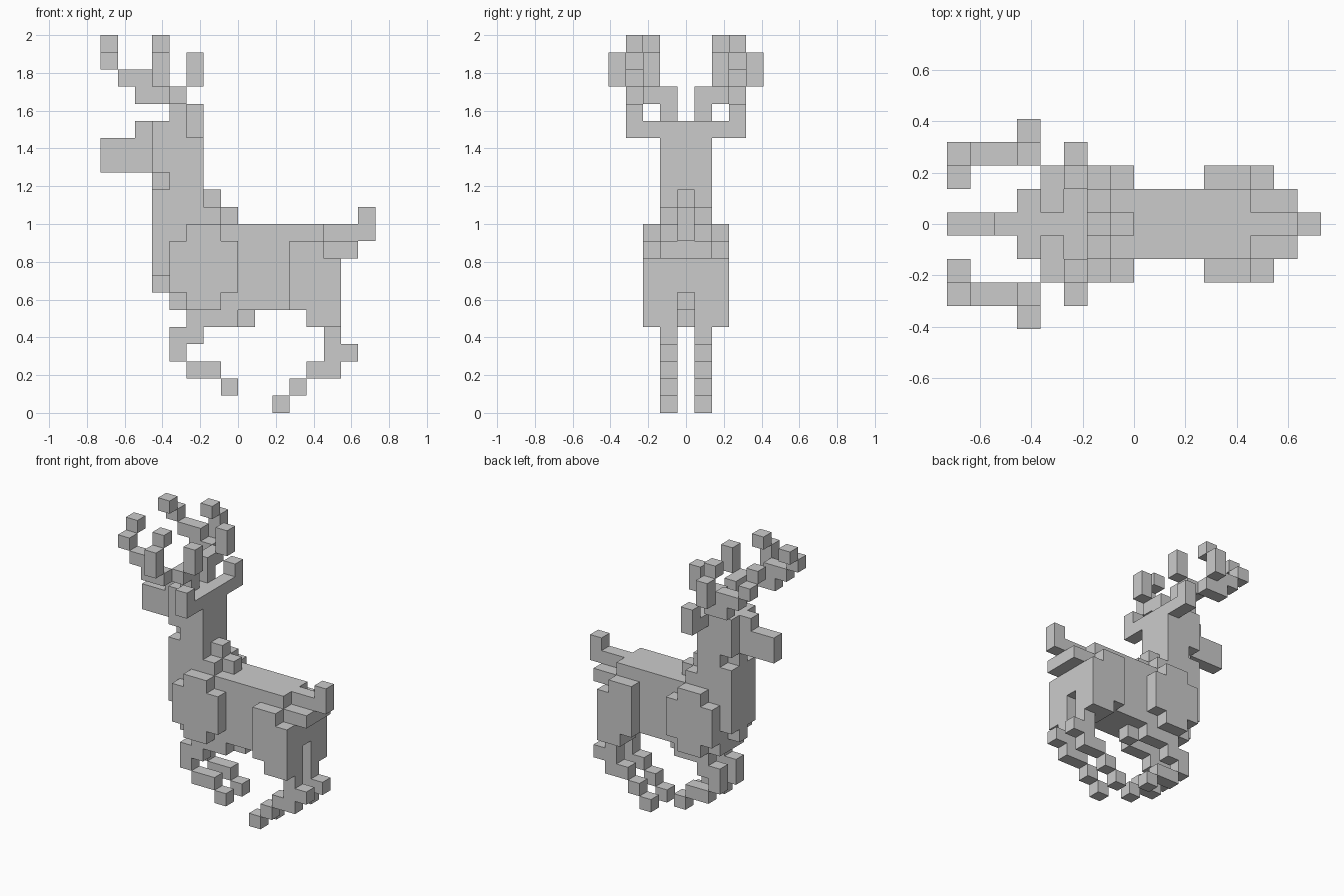
import bpy, bmesh
from itertools import product
from mathutils import Vector

if "Cube" in bpy.data.objects:
    bpy.data.objects.remove(bpy.data.objects["Cube"])

U = 2 / 22  # edge length of one cube; all sizes below are in cubes
parts = {}


def slab(x0, x1, z0, z1, depths=(0, 1)):
    """Solid block of cells, at the given distances from the centre line."""
    return set(product(range(x0, x1), depths, range(z0, z1)))


def trail(*points):
    """Chain of cells stepping straight or diagonally from point to point."""
    here, cells = Vector(points[0]), {points[0]}
    for point in points:
        while (gap := Vector(point) - here).length > 0:
            here += Vector([(g > 0) - (g < 0) for g in gap])
            cells.add(tuple(int(c) for c in here))
    return cells


def leg(*points):
    return trail(*[(x, 1, z) for x, z in points])


def trim(cells, *corners):
    """Remove corner cells of a block, given as (x, z)."""
    return {c for c in cells if (c[0], c[2]) not in corners}


def build(name, cells, solid):
    """Skin the cells, leaving out faces shared with any other cell."""
    bm = bmesh.new()
    for cell in cells:
        centre = Vector(cell) + Vector((0.5, 0, 0.5))
        for axis, sign in product(range(3), (1, -1)):
            n, u = Vector(), Vector()
            n[axis], u[axis - 1] = sign, 1
            v = n.cross(u)
            if tuple(int(c) for c in Vector(cell) + n) not in solid:
                corners = (-u - v, u - v, u + v, v - u)
                bm.faces.new([bm.verts.new((centre + (n + c) / 2) * U)
                              for c in corners])
    bmesh.ops.remove_doubles(bm, verts=bm.verts[:], dist=U / 100)
    mesh = bpy.data.meshes.new(name)
    bm.to_mesh(mesh)
    bm.free()
    bpy.context.collection.objects.link(bpy.data.objects.new(name, mesh))


# Body, stepping up to a narrow rump
parts["torso"] = slab(-4, 5, 6, 11) | slab(5, 6, 7, 10) | slab(6, 7, 9, 10)
parts["belly_tuft"] = trail((0, 0, 5))
parts["withers"] = trail((-2, 1, 11), (-2, 0, 12), (-1, 0, 11))
parts["tail"] = trail((5, 0, 10), (7, 0, 10), (7, 0, 11))

# Neck with a notched throat, head and muzzle
throat = trail((-5, 0, 13)) | trail((-5, 0, 7))
parts["neck"] = trim(slab(-5, -2, 8, 14), (-5, 13)) | throat
parts["head"] = slab(-5, -2, 14, 17)
parts["snout"] = slab(-8, -5, 14, 16, [0]) | trail((-6, 0, 16))

# Ears and antlers: one main beam with two tines
parts["ears"] = trail((-3, 2, 16), (-3, 3, 16), (-3, 3, 17))
parts["antlers"] = trail((-4, 1, 17), (-4, 1, 18), (-4, 2, 18), (-6, 3, 18),
                         (-6, 3, 19), (-7, 3, 19), (-8, 3, 20), (-8, 2, 21))
parts["rear_tines"] = trail((-3, 2, 19), (-3, 2, 20))
parts["outer_tines"] = trail((-5, 4, 19), (-5, 4, 20), (-5, 3, 21))

# Limb muscles with clipped corners, then the zigzag legs
parts["shoulders"] = trim(slab(-4, 0, 6, 11, [2]),
                          *product((-4, -1), (6, 10)))
parts["thighs"] = (trim(slab(3, 6, 5, 10, [2]), (3, 5), (5, 9))
                   | slab(4, 6, 5, 7, [1]))
parts["front_legs"] = leg((-1, 5), (-3, 5), (-3, 4), (-4, 4), (-4, 3),
                          (-3, 2), (-2, 2), (-1, 1))
parts["hind_legs"] = leg((5, 4), (5, 3), (6, 3), (5, 2), (4, 2), (2, 0))

# Mirror every part across the centre line and build it
for name, cells in parts.items():
    parts[name] = cells | {(x, -y, z) for x, y, z in cells}
solid = set().union(*parts.values())
for name, cells in parts.items():
    build(name, cells, solid)
